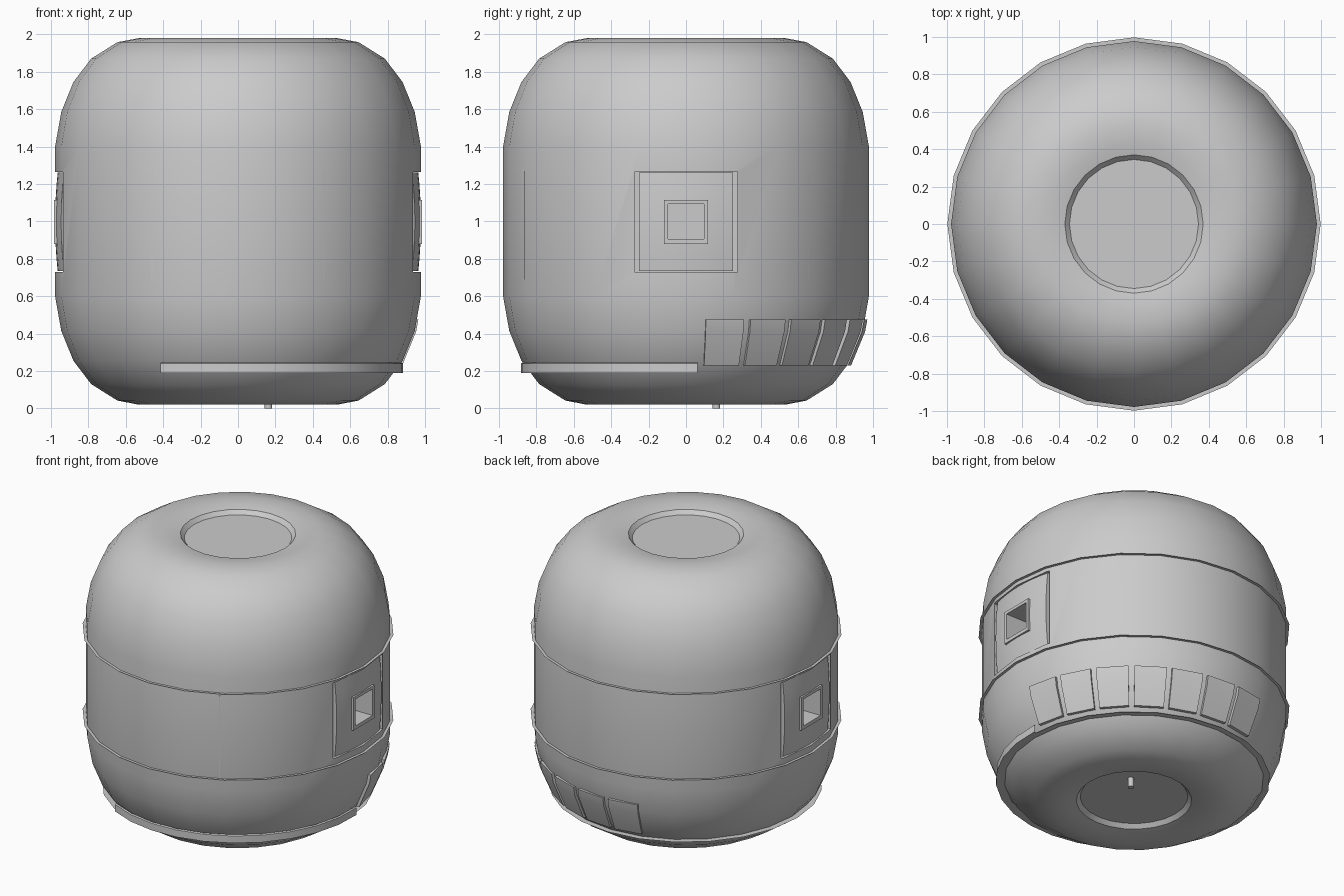
import bpy, bmesh, math
from math import sin, cos, radians, sqrt

if "Cube" in bpy.data.objects:
    bpy.data.objects.remove(bpy.data.objects["Cube"])

SIDES = 24
grey = bpy.data.materials.new("light_grey")
grey.diffuse_color = (0.6, 0.6, 0.6, 1)
grey.use_nodes = True
grey.node_tree.nodes["Principled BSDF"].inputs["Base Color"].default_value = grey.diffuse_color


def finish(name, bm, smooth=True):
    """Turn a bmesh into a named, coloured object."""
    bmesh.ops.recalc_face_normals(bm, faces=bm.faces)
    me = bpy.data.meshes.new(name)
    bm.to_mesh(me)
    bm.free()
    me.materials.append(grey)
    ob = bpy.data.objects.new(name, me)
    bpy.context.collection.objects.link(ob)
    if smooth:
        shade(ob)
    return ob


def shade(ob):
    bpy.ops.object.select_all(action='DESELECT')
    ob.select_set(True)
    bpy.context.view_layer.objects.active = ob
    bpy.ops.object.shade_smooth_by_angle(angle=radians(32))


def polar(r, deg, z):
    return (r * cos(radians(deg)), r * sin(radians(deg)), z)


def sweep(name, profile, angles, closed=False):
    """Sweep (radius, z) points through a list of angles."""
    bm = bmesh.new()
    cols = [[bm.verts.new(polar(r, a, z)) for r, z in profile] for a in angles]
    n = len(cols)
    for i in range(n if closed else n - 1):
        a, b = cols[i], cols[(i + 1) % n]
        for j in range(len(profile) - 1):
            bm.faces.new((a[j], b[j], b[j + 1], a[j + 1]))
    if closed:
        bmesh.ops.remove_doubles(bm, verts=bm.verts, dist=1e-5)
    return bm


def box(name, x0, x1, y0, y1, z0, z1):
    bm = bmesh.new()
    bmesh.ops.create_cube(bm, size=1)
    for v in bm.verts:
        v.co = (x0 + (v.co.x + .5) * (x1 - x0), y0 + (v.co.y + .5) * (y1 - y0),
                z0 + (v.co.z + .5) * (z1 - z0))
    return finish(name, bm, False)


def cut(ob, cutter):
    mod = ob.modifiers.new("cut", 'BOOLEAN')
    mod.operation, mod.solver, mod.object = 'DIFFERENCE', 'EXACT', cutter
    bpy.ops.object.select_all(action='DESELECT')
    bpy.context.view_layer.objects.active = ob
    ob.select_set(True)
    bpy.ops.object.modifier_apply(modifier=mod.name)
    bpy.data.objects.remove(cutter)


full = [i * 360 / SIDES for i in range(SIDES)]

# Rounded barrel body with a shallow dish at both ends
upper = [(0, 1.935), (.345, 1.935), (.37, 1.962), (.43, 1.974), (.53, 1.98),
         (.645, 1.958), (.785, 1.87), (.88, 1.745), (.945, 1.585), (.978, 1.4)]
outline = upper + [(r, 2 - z) for r, z in reversed(upper)]
body = finish("body", sweep("body", outline, full, True), False)

# Hatch pockets and hatch panels on both sides
for s, side in ((1, "right"), (-1, "left")):
    def sbox(name, x0, x1, *rest):
        a, b = sorted((s * x0, s * x1))
        return box(name, a, b, *rest)

    cut(body, sbox("pocket_cutter", .9, 1.1, -.275, .275, .73, 1.265))
    cut(body, sbox("window_cutter", .6, 1.1, -.097, .097, .905, 1.092))

    # slightly bulging panel
    bm = bmesh.new()
    n = 8
    front, back = {}, {}
    for i in range(n + 1):
        for j in range(n + 1):
            y, t = -.25 + .5 * i / n, -1 + 2 * j / n
            z = .9975 + .264 * t
            x = sqrt((.978 - .014 * t * t) ** 2 - y * y)
            front[i, j] = bm.verts.new((s * x, y, z))
            back[i, j] = bm.verts.new((s * .895, y, z))
    for g in (front, back):
        for i in range(n):
            for j in range(n):
                bm.faces.new((g[i, j], g[i + 1, j], g[i + 1, j + 1], g[i, j + 1]))
    rim = ([(i, 0) for i in range(n)] + [(n, j) for j in range(n)]
           + [(i, n) for i in range(n, 0, -1)] + [(0, j) for j in range(n, 0, -1)])
    for k, p in enumerate(rim):
        q = rim[(k + 1) % len(rim)]
        bm.faces.new((front[p], front[q], back[q], back[p]))
    panel = finish(side + "_hatch_panel", bm, False)
    cut(panel, sbox("window_cutter", .6, 1.1, -.097, .097, .905, 1.092))
    shade(panel)

    # window frame
    frame = sbox(side + "_window_frame", .95, .984, -.118, .118, .88, 1.113)
    cut(frame, sbox("frame_cutter", .8, 1.1, -.097, .097, .905, 1.092))
shade(body)

# Thin flat rings around the barrel
for name, r0, r1, z in (("upper_ring", .96, .998, 1.29),
                        ("lower_ring", .96, .998, .685),
                        ("base_ring", .82, .872, .19)):
    finish(name, sweep(name, [(r0, z), (r1, z)], full, True), False)

# Skirt strip under the front right side
arc = [242 + i * 122 / 10 for i in range(11)]
finish("front_skirt", sweep("skirt", [(.875, .245), (.885, .24), (.885, .19), (.84, .19)], arc))


def facet_radius(r, deg):
    """Radius of the 24-sided body at an angle."""
    off = (deg % 15) - 7.5
    return r * cos(radians(7.5)) / cos(radians(off))


# Thin upright seams in the middle band
for k, a in enumerate((242, 298, 42)):
    r = facet_radius(.978, a)
    finish(f"seam_{k + 1}", sweep("seam", [(r - .01, .69), (r + .004, .69), (r + .004, 1.27),
                                           (r - .01, 1.27)], [a - .15, a + .15]), False)

# Row of seven thin plates on the lower back right
for k in range(7):
    mid = 12.5 + 14.6 * k
    bm = bmesh.new()
    loops = []
    for off in (-.012, .009):
        pts = []
        for da, r, z in ((-6.2, .874, .23), (6.2, .874, .23), (6.2, .949, .41),
                         (6.2, .961, .475), (-6.2, .961, .475), (-6.2, .949, .41)):
            pts.append(bm.verts.new(polar(r + off, mid + da, z)))
        loops.append(pts)
    for p in loops:
        bm.faces.new((p[0], p[1], p[2], p[5]))
        bm.faces.new((p[5], p[2], p[3], p[4]))
    for i in range(6):
        j = (i + 1) % 6
        bm.faces.new((loops[0][i], loops[0][j], loops[1][j], loops[1][i]))
    finish(f"lower_plate_{k + 1}", bm)

# Small peg underneath
bm = bmesh.new()
bmesh.ops.create_cone(bm, cap_ends=True, segments=12, radius1=.02, radius2=.02, depth=.07)
bmesh.ops.translate(bm, verts=bm.verts, vec=(.163, .163, .035))
finish("bottom_peg", bm)
